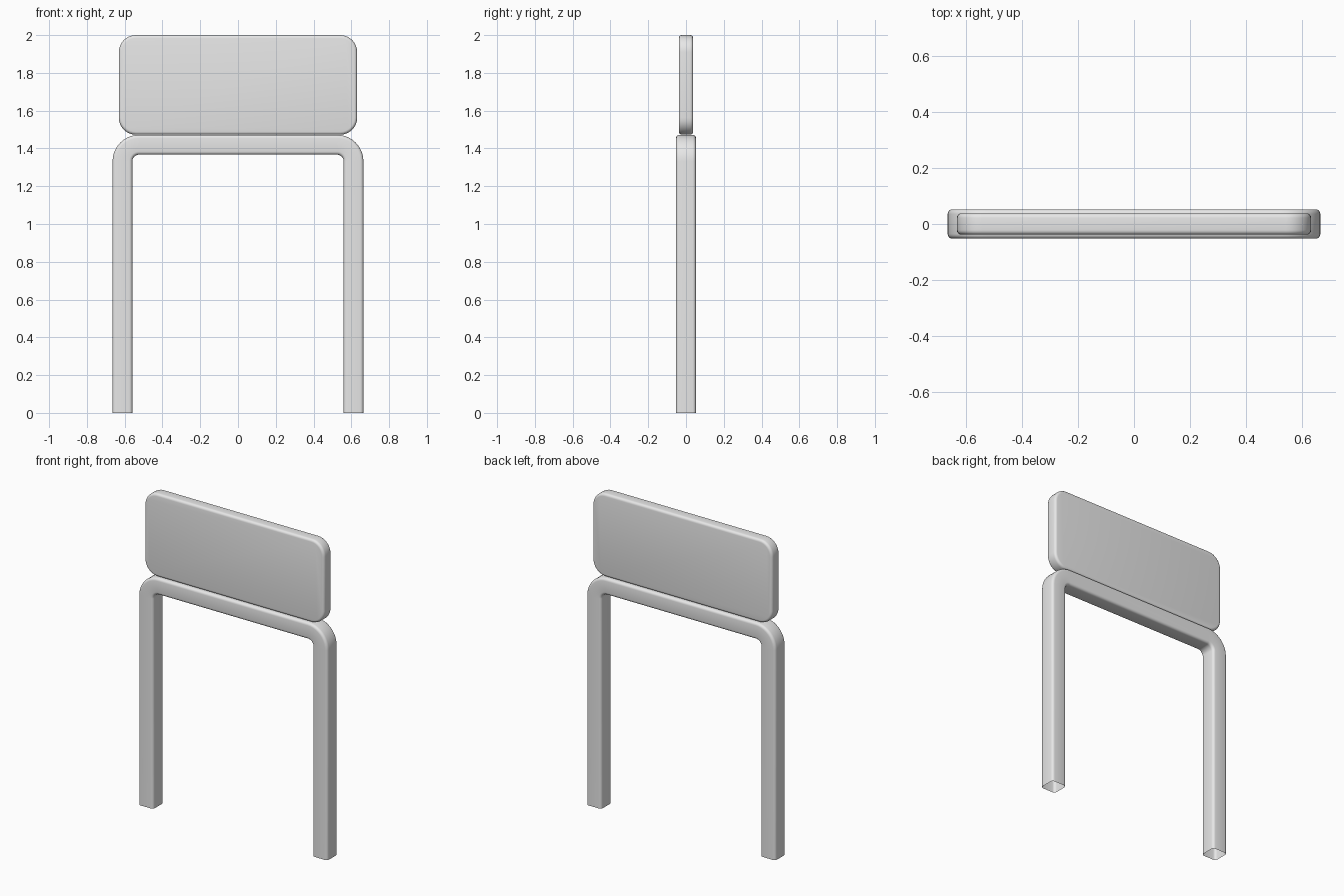
import bpy, bmesh, math

if "Cube" in bpy.data.objects:
    bpy.data.objects.remove(bpy.data.objects["Cube"])

grey = bpy.data.materials.new("light_grey")
grey.diffuse_color = (0.8, 0.8, 0.8, 1)
grey.use_nodes = True
grey.node_tree.nodes["Principled BSDF"].inputs["Base Color"].default_value = grey.diffuse_color


def rounded_rect(hw, hh, r, seg):
    """Counter-clockwise outline of a rounded rectangle centred on the origin."""
    pts = []
    for k, (sx, sy) in enumerate([(1, 1), (-1, 1), (-1, -1), (1, -1)]):
        for i in range(seg + 1):
            a = math.pi / 2 * (k + i / seg)
            pts.append((sx * (hw - r) + r * math.cos(a), sy * (hh - r) + r * math.sin(a)))
    return pts


def loft(name, rings, cap):
    """Skin a list of equal-length closed rings."""
    bm = bmesh.new()
    vs = [[bm.verts.new(p) for p in ring] for ring in rings]
    n = len(rings[0])
    for a, b in zip(vs, vs[1:]):
        for i in range(n):
            j = (i + 1) % n
            bm.faces.new((a[i], a[j], b[j], b[i]))
    if cap:
        bm.faces.new(vs[0][::-1])
        bm.faces.new(vs[-1])
    bmesh.ops.recalc_face_normals(bm, faces=bm.faces)
    me = bpy.data.meshes.new(name)
    bm.to_mesh(me)
    bm.free()
    me.materials.append(grey)
    ob = bpy.data.objects.new(name, me)
    bpy.context.collection.objects.link(ob)
    bpy.ops.object.select_all(action='DESELECT')
    ob.select_set(True)
    bpy.context.view_layer.objects.active = ob
    bpy.ops.object.shade_smooth_by_angle(angle=math.radians(35))
    return ob


# Bent square tube: two legs and a top rail, open at the feet
HALF, BEND, CX, CZ = 0.0525, 0.0875, 0.524, 1.332
section = rounded_rect(HALF, HALF, 0.017, 4)
path = [(CX, 0, 0)]
path += [(CX, CZ, math.pi / 2 * i / 10) for i in range(11)]
path += [(-CX, CZ, math.pi / 2 * (1 + i / 10)) for i in range(11)]
path += [(-CX, 0, math.pi)]
loft("tube_frame", [[(x + (BEND + u) * math.cos(a), v, z + (BEND + u) * math.sin(a) if z else 0)
                     for u, v in section] for x, z, a in path], cap=False)

# Rounded panel standing on the rail, with softened front and back rims
W, H, T, R, B, ZC = 0.631, 0.2635, 0.038, 0.09, 0.016, 1.7365
steps = [math.pi / 2 * i / 4 for i in range(5)]
profile = [(B * (1 - math.sin(a)), -T + B * (1 - math.cos(a))) for a in steps]
profile += [(d, -y) for d, y in reversed(profile)]
loft("back_panel", [[(x, y, ZC + z) for x, z in rounded_rect(W - d, H - d, R - d, 8)]
                    for d, y in profile], cap=True)
